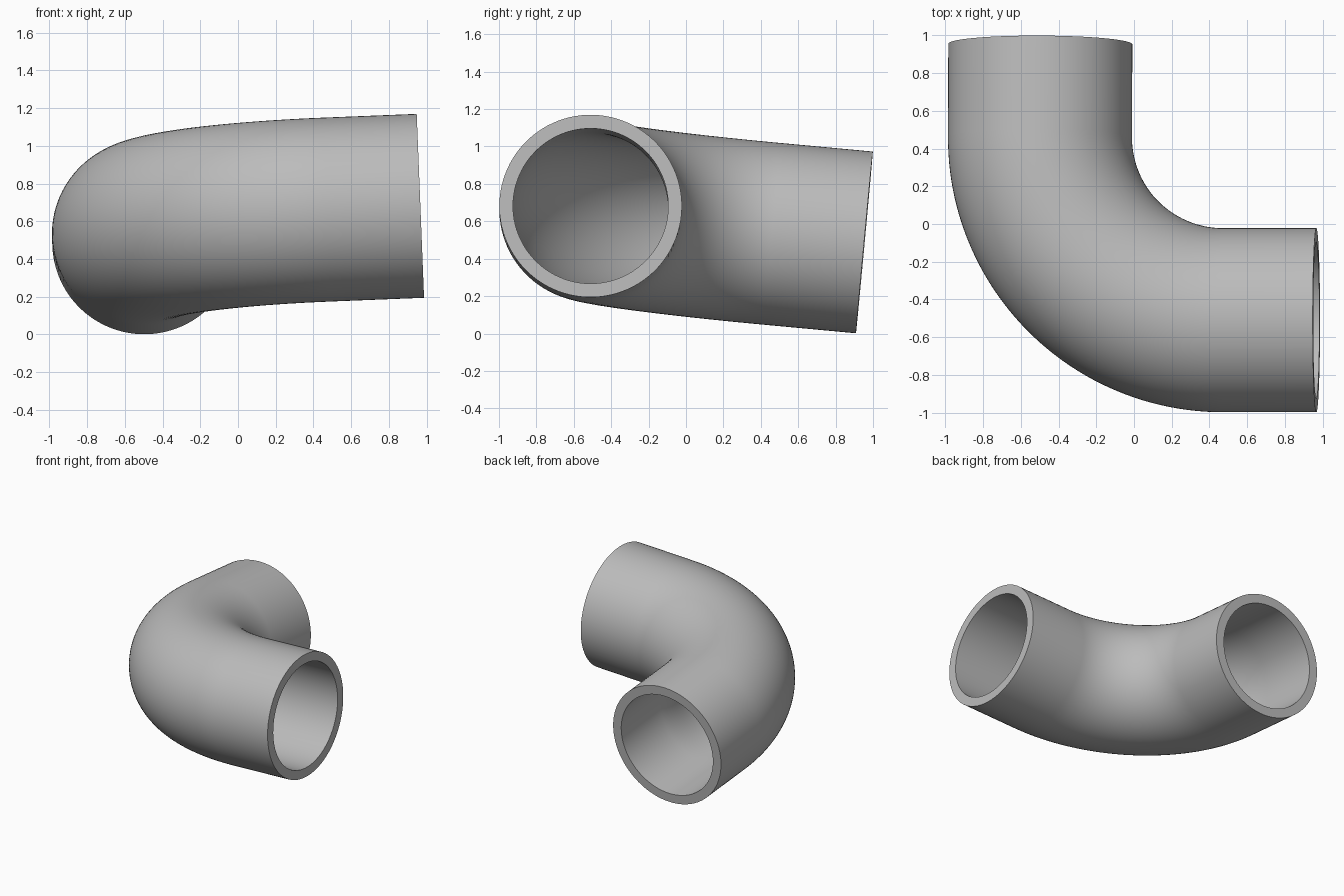
import bpy
import bmesh
import math
from mathutils import Vector

cube = bpy.data.objects.get("Cube")
if cube:
    bpy.data.objects.remove(cube, do_unlink=True)

OUTER, INNER = 0.488, 0.415      # pipe radii
BEND = 0.976                     # centre-line bend radius
LEG = 1.47                       # corner to each open end
SIDES, STEPS = 96, 48

corner = Vector((-0.502, -0.51, 0.623))
a = Vector((1, 0, 0.04)).normalized()        # leg towards the left end
b = Vector((0, 1, -0.093))                   # leg towards the back end
b = (b - a * b.dot(a)).normalized()
up = a.cross(b)

# Centre line: straight leg, quarter bend, straight leg, as (point, outward normal)
path = [(corner + a * LEG, -b)]
centre = corner + (a + b) * BEND
for i in range(STEPS + 1):
    t = math.pi / 2 * i / STEPS
    out = -b * math.cos(t) - a * math.sin(t)
    path.append((centre + out * BEND, out))
path.append((corner + b * LEG, -a))


def add_ring(bm, point, out, radius):
    angles = [math.tau * k / SIDES for k in range(SIDES)]
    return [bm.verts.new(point + (out * math.cos(t) + up * math.sin(t)) * radius)
            for t in angles]


def bridge(bm, r1, r2):
    for k in range(SIDES):
        n = (k + 1) % SIDES
        bm.faces.new((r1[k], r1[n], r2[n], r2[k]))


# Outer wall, then back through the bore, closing at the start rim
bm = bmesh.new()
rings = [add_ring(bm, p, o, OUTER) for p, o in path]
rings += [add_ring(bm, p, o, INNER) for p, o in reversed(path)]
for r1, r2 in zip(rings, rings[1:] + rings[:1]):
    bridge(bm, r1, r2)
bmesh.ops.recalc_face_normals(bm, faces=bm.faces)
mesh = bpy.data.meshes.new("pipe_elbow")
bm.to_mesh(mesh)
bm.free()

# Plain grey
grey = bpy.data.materials.new("grey")
grey.use_nodes = True
colour = (0.5, 0.5, 0.5, 1)
grey.diffuse_color = colour
grey.node_tree.nodes["Principled BSDF"].inputs["Base Color"].default_value = colour
mesh.materials.append(grey)

pipe = bpy.data.objects.new("pipe_elbow", mesh)
bpy.context.collection.objects.link(pipe)
bpy.context.view_layer.objects.active = pipe
pipe.select_set(True)
bpy.ops.object.shade_smooth_by_angle(angle=math.radians(30))
